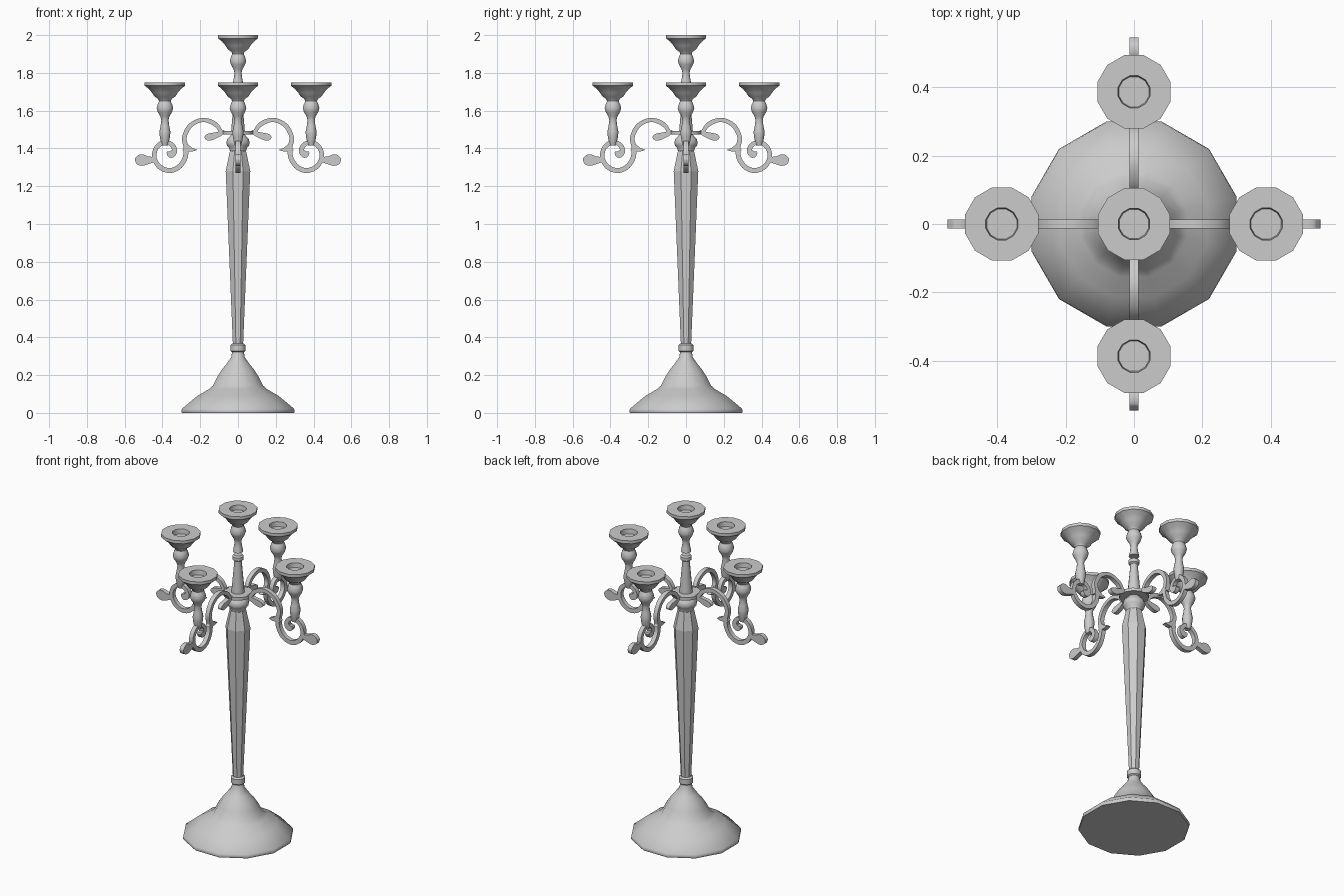
import bpy, bmesh, math
from mathutils import Vector, Matrix

if "Cube" in bpy.data.objects:
    bpy.data.objects.remove(bpy.data.objects["Cube"])


def finish(bm, name, smooth=True):
    bmesh.ops.remove_doubles(bm, verts=bm.verts, dist=1e-5)
    bmesh.ops.recalc_face_normals(bm, faces=bm.faces)
    me = bpy.data.meshes.new(name)
    bm.to_mesh(me)
    bm.free()
    if smooth:
        me.shade_smooth()
        me.set_sharp_from_angle(angle=math.radians(40))
    ob = bpy.data.objects.new(name, me)
    bpy.context.collection.objects.link(ob)
    return ob


def lathe(name, profile, sides=12, x=0.0, dz=0.0, smooth=True):
    """Revolve (half width, z) pairs; flats face the axes."""
    bm = bmesh.new()
    k = 1 / math.cos(math.pi / sides)
    rings = []
    for r, z in profile:
        rings.append([bm.verts.new((x + r * k * math.cos((i + .5) * math.tau / sides),
                                    r * k * math.sin((i + .5) * math.tau / sides), z + dz))
                      for i in range(sides)])
    for a, b in zip(rings, rings[1:]):
        for i in range(sides):
            j = (i + 1) % sides
            bm.faces.new((a[i], a[j], b[j], b[i]))
    bm.faces.new(rings[0])
    bm.faces.new(rings[-1])
    return finish(bm, name, smooth)


def spline(pts, steps=5):
    """Catmull-Rom through (x, z, half width) points."""
    p = [Vector(q) for q in pts]
    p = [2 * p[0] - p[1]] + p + [2 * p[-1] - p[-2]]
    out = []
    for a, b, c, d in zip(p, p[1:], p[2:], p[3:]):
        for s in range(steps):
            t = s / steps
            out.append(.5 * (2 * b + (c - a) * t + (2 * a - 5 * b + 4 * c - d) * t * t
                             + (3 * b - a - 3 * c + d) * t ** 3))
    return out + [p[-2]]


def ribbon(bm, pts, depth=.013):
    """Flat scroll of varying width, extruded along y."""
    path = spline(pts)
    rings = []
    for i, q in enumerate(path):
        t = path[min(i + 1, len(path) - 1)] - path[max(i - 1, 0)]
        n = Vector((-t.y, t.x)).normalized() * max(q.z, .001)
        rings.append([bm.verts.new((q.x + s * n.x, y, q.y + s * n.y))
                      for s, y in ((1, -depth), (1, depth), (-1, depth), (-1, -depth))])
    for a, b in zip(rings, rings[1:]):
        for i in range(4):
            j = (i + 1) % 4
            bm.faces.new((a[i], a[j], b[j], b[i]))
    bm.faces.new(rings[0])
    bm.faces.new(rings[-1])


# Foot and collar
lathe("base", [(.297, 0), (.30, .006), (.297, .022), (.215, .09), (.155, .125), (.132, .145),
               (.11, .19), (.085, .23), (.06, .26), (.036, .295), (.03, .33)])
lathe("collar", [(.03, .32), (.039, .328), (.039, .36), (.03, .368)])

# Faceted tapering column
lathe("column", [(.027, .36), (.065, 1.28), (.042, 1.39)], sides=8, smooth=False)
lathe("column_knob", [(.042, 1.385), (.046, 1.393), (.046, 1.40), (.058, 1.415), (.062, 1.432),
                      (.056, 1.452), (.04, 1.468), (.035, 1.48)])
lathe("arm_plate", [(.08, 1.475), (.08, 1.493)])
lathe("centre_stem", [(.036, 1.49), (.034, 1.52), (.021, 1.67), (.021, 1.685), (.03, 1.692),
                      (.03, 1.712), (.022, 1.72)])

# Candle cup profile (heights for the outer cups)
cup = [(.016, 1.415), (.022, 1.435), (.028, 1.47), (.029, 1.49), (.023, 1.52), (.019, 1.55),
       (.024, 1.57), (.038, 1.593), (.044, 1.613), (.038, 1.635), (.031, 1.65), (.036, 1.662),
       (.055, 1.675), (.068, 1.695), (.085, 1.715), (.107, 1.732), (.107, 1.75),
       (.047, 1.75), (.044, 1.722)]
lathe("centre_cup", cup[3:], dz=.25).scale = (.98, .98, 1)

# Scrolled arms with their cups, repeated on four sides
bm = bmesh.new()
ribbon(bm, [(.085, 1.482, .009), (.12, 1.528, .012), (.185, 1.551, .011), (.25, 1.523, .012),
            (.284, 1.46, .012), (.275, 1.40, .013), (.282, 1.345, .013), (.315, 1.30, .013),
            (.365, 1.283, .013), (.415, 1.303, .013), (.443, 1.35, .012), (.433, 1.402, .012),
            (.393, 1.432, .012), (.35, 1.42, .012), (.336, 1.387, .014), (.355, 1.37, .02),
            (.376, 1.38, .005)])
ribbon(bm, [(.07, 1.49, .008), (.11, 1.472, .015), (.148, 1.461, .019), (.168, 1.46, .014),
            (.177, 1.46, .003)])
ribbon(bm, [(.285, 1.41, .022), (.25, 1.395, .012), (.218, 1.392, .001)])
ribbon(bm, [(.43, 1.345, .012), (.47, 1.338, .019), (.505, 1.338, .03), (.532, 1.342, .024),
            (.545, 1.345, .004)])
arm = finish(bm, "arm")
arm_cup = lathe("arm_cup", cup, x=.387)
for src in (arm, arm_cup):
    for k in range(1, 4):
        ob = bpy.data.objects.new(f"{src.name}_{k}", src.data)
        ob.matrix_world = Matrix.Rotation(k * math.pi / 2, 4, 'Z')
        bpy.context.collection.objects.link(ob)
